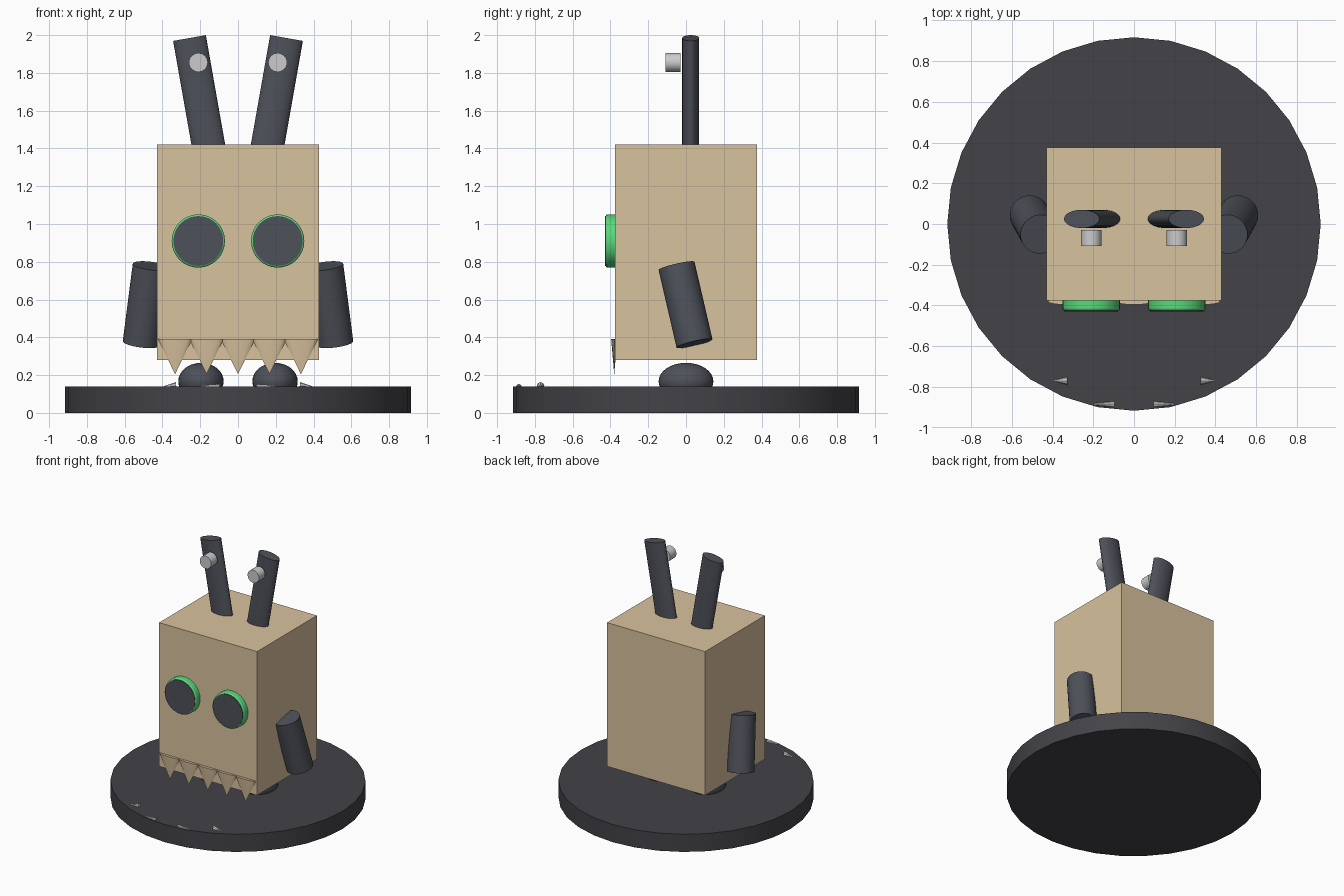
import bpy
import math
from mathutils import Vector

if "Cube" in bpy.data.objects:
    bpy.data.objects.remove(bpy.data.objects["Cube"])


def material(name, rgb):
    m = bpy.data.materials.new(name)
    m.diffuse_color = (*rgb, 1)
    m.use_nodes = True
    m.node_tree.nodes["Principled BSDF"].inputs["Base Color"].default_value = m.diffuse_color
    return m


TAN = material("cardboard", (0.69, 0.54, 0.34))
DARK = material("charcoal", (0.055, 0.055, 0.065))
SLATE = material("slate", (0.075, 0.082, 0.10))
GREEN = material("green", (0.10, 0.70, 0.20))
WHITE = material("white", (0.80, 0.80, 0.80))


def finish(name, mat, scale=(1, 1, 1), bevel=0):
    ob = bpy.context.object
    ob.name = name
    ob.scale = scale
    bpy.ops.object.transform_apply(location=False, rotation=False, scale=True)
    bpy.ops.object.shade_smooth_by_angle(angle=math.radians(40))
    ob.data.materials.append(mat)
    if bevel:
        mod = ob.modifiers.new("bevel", "BEVEL")
        mod.width, mod.segments = bevel, 3
    return ob


def rod(name, mat, start, end, r_start, r_end, flat=1, sides=32, bevel=0):
    """Cylinder or cone between two points; flat squashes its depth."""
    a, b = Vector(start), Vector(end)
    rot = (b - a).to_track_quat("Z", "Y").to_euler()
    bpy.ops.mesh.primitive_cone_add(vertices=sides, radius1=r_start, radius2=r_end,
                                    depth=(b - a).length, location=(a + b) / 2,
                                    rotation=rot)
    return finish(name, mat, (1, flat, 1), bevel)


# round base
rod("base", DARK, (0, 0, 0), (0, 0, 0.14), 0.917, 0.917)

# box body
bpy.ops.mesh.primitive_cube_add(size=1, location=(0, 0, 0.85))
finish("body", TAN, (0.86, 0.75, 1.14))

# row of flattened teeth along the lower front
for i in range(-2, 3):
    x = i * 0.1665
    bpy.ops.mesh.primitive_cone_add(vertices=16, radius1=0.09, radius2=0, depth=0.185,
                                    location=(x, -0.38, 0.2975),
                                    rotation=(math.pi, 0, 0))
    finish(f"tooth_{i + 3}", TAN, (1, 0.18, 1))

for s, side in ((-1, "left"), (1, "right")):
    # flat leaning ear, sunk into the body top
    bpy.ops.mesh.primitive_cylinder_add(vertices=32, radius=0.088, depth=0.70,
                                        location=(s * 0.196, 0.025, 1.640),
                                        rotation=(0, s * math.radians(10), 0))
    finish(f"ear_{side}", SLATE, (1, 0.51, 1))
    # stud on the ear front
    rod(f"ear_stud_{side}", WHITE, (s * 0.21, -0.03, 1.855), (s * 0.21, -0.108, 1.855),
        0.05, 0.05)
    # eye rim and dark lens
    rod(f"eye_rim_{side}", GREEN, (s * 0.21, -0.36, 0.91), (s * 0.21, -0.426, 0.91),
        0.141, 0.141, bevel=0.012)
    rod(f"eye_lens_{side}", SLATE, (s * 0.21, -0.40, 0.91), (s * 0.21, -0.429, 0.91),
        0.132, 0.132)
    # arm
    rod(f"arm_{side}", SLATE, (s * 0.513, 0.045, 0.368), (s * 0.460, -0.05, 0.778),
        0.098, 0.098)
    # foot
    bpy.ops.mesh.primitive_uv_sphere_add(segments=32, ring_count=16, radius=1,
                                         location=(s * 0.196, 0, 0.167))
    finish(f"foot_{side}", SLATE, (0.12, 0.145, 0.098))
    # loose shards lying at the front of the base
    rod(f"outer_shard_{side}", WHITE, (s * 0.327, -0.77, 0.143), (s * 0.402, -0.77, 0.138),
        0.02, 0, sides=8)
    rod(f"inner_shard_{side}", WHITE, (s * 0.097, -0.885, 0.137), (s * 0.195, -0.885, 0.142),
        0.016, 0.004, sides=8)
